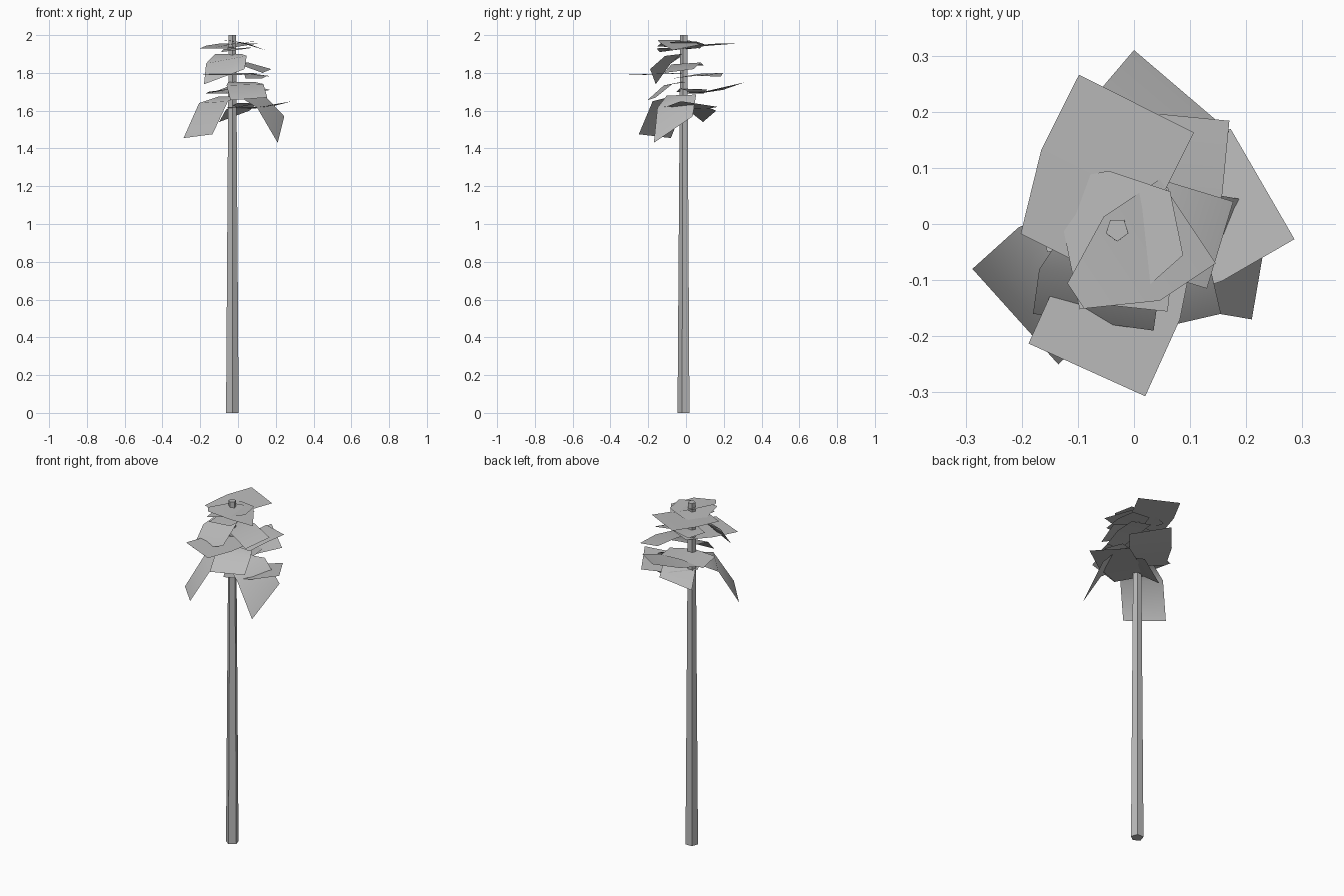
import bpy, bmesh
from mathutils import Vector

if "Cube" in bpy.data.objects:
    bpy.data.objects.remove(bpy.data.objects["Cube"])

grey = bpy.data.materials.new("plain grey")
grey.diffuse_color = (0.5, 0.5, 0.5, 1)
grey.use_nodes = True
grey.node_tree.nodes["Principled BSDF"].inputs["Base Color"].default_value = grey.diffuse_color

AXIS = Vector((-0.03, -0.01, 0))


def add_object(name, bm):
    mesh = bpy.data.meshes.new(name)
    bm.to_mesh(mesh)
    bm.free()
    mesh.materials.append(grey)
    obj = bpy.data.objects.new(name, mesh)
    bpy.context.collection.objects.link(obj)
    return obj


# Trunk: tapered five-sided pole, one corner to the front
bm = bmesh.new()
bmesh.ops.create_cone(bm, cap_ends=True, segments=5, radius1=0.035,
                      radius2=0.021, depth=2.0)
low = min(bm.verts, key=lambda v: (round(v.co.z, 3), v.co.y))
turn = Vector((low.co.x, low.co.y)).angle_signed(Vector((0, -1)))
for v in bm.verts:
    p = Vector((v.co.x, v.co.y))
    # angle_signed is clockwise-positive
    c = p.copy()
    from mathutils import Matrix
    c.rotate(Matrix.Rotation(-turn, 2))
    v.co = Vector((c.x, c.y, v.co.z + 1.0)) + AXIS
add_object("trunk", bm)


def leaf(name, tip_a, tip_b, seg, rise_mid, rise_in, taper=0.7):
    """Bent card: tip edge, middle edge, inner edge running back to the trunk."""
    a, b = Vector(tip_a), Vector(tip_b)
    centre = (a + b) / 2
    across = b - a
    inward = Vector((-across.y, across.x, 0)).normalized()
    if inward.dot(AXIS - Vector((centre.x, centre.y, 0))) < 0:
        inward.negate()
    bm = bmesh.new()
    rows = []
    for i, (rise, width) in enumerate(((0, 1), (rise_mid, 1), (rise_in, taper))):
        mid = centre + inward * seg * i + Vector((0, 0, rise))
        slope = across.copy()
        slope.z *= (1, 0.5, 0)[i]
        rows.append([bm.verts.new(mid + slope * width * s) for s in (-0.5, 0.5)])
    for r, s in zip(rows, rows[1:]):
        f = bm.faces.new((r[0], r[1], s[1], s[0]))
        f.normal_update()
        if f.normal.z < 0:
            f.normal_flip()
    obj = add_object(name, bm)
    for p in obj.data.polygons:
        p.use_smooth = True


# Upper leaves, nearly level
leaf("top_leaf_right", (.046, .08, 1.95), (.146, -.07, 1.92), .12, .03, .04, .3)
leaf("top_leaf_back", (-.098, .266, 1.955), (.107, .163, 1.955), .15, -.01, -.025)
leaf("top_leaf_left", (-.143, .075, 1.93), (-.097, -.152, 1.94), .10, .02, .03, .5)
leaf("top_leaf_front", (-.09, -.14, 1.91), (.06, -.156, 1.93), .11, .01, .01)

# Middle leaves
leaf("middle_leaf_front_left", (-.18, -.16, 1.74), (.035, -.19, 1.82), .08, .09, .12, .65)
leaf("middle_leaf_right", (.177, .04, 1.82), (.13, -.115, 1.80), .13, .04, .03)
leaf("middle_leaf_front", (-.188, -.213, 1.79), (.02, -.307, 1.79), .15, .005, .01)
leaf("middle_leaf_back", (.046, .196, 1.80), (.17, .184, 1.78), .13, .0, -.02)
leaf("middle_leaf_left", (-.175, .093, 1.69), (-.155, -.05, 1.70), .13, .02, .01)

# Lower leaves, some drooping
leaf("lower_leaf_back", (0, .31, 1.75), (.17, .165, 1.71), .15, -.03, -.04)
leaf("lower_leaf_front", (-.04, -.205, 1.655), (.155, -.16, 1.67), .09, .075, .09)
leaf("lower_leaf_right", (.286, -.027, 1.65), (.172, .17, 1.62), .15, -.02, -.02)
leaf("drooping_leaf_right", (.245, .035, 1.57), (.21, -.17, 1.43), .11, .15, .18)
leaf("drooping_leaf_left", (-.288, -.08, 1.455), (-.135, -.25, 1.475), .11, .18, .21)
leaf("drooping_leaf_back", (-.10, .09, 1.54), (.06, .16, 1.60), .09, .05, .07)
